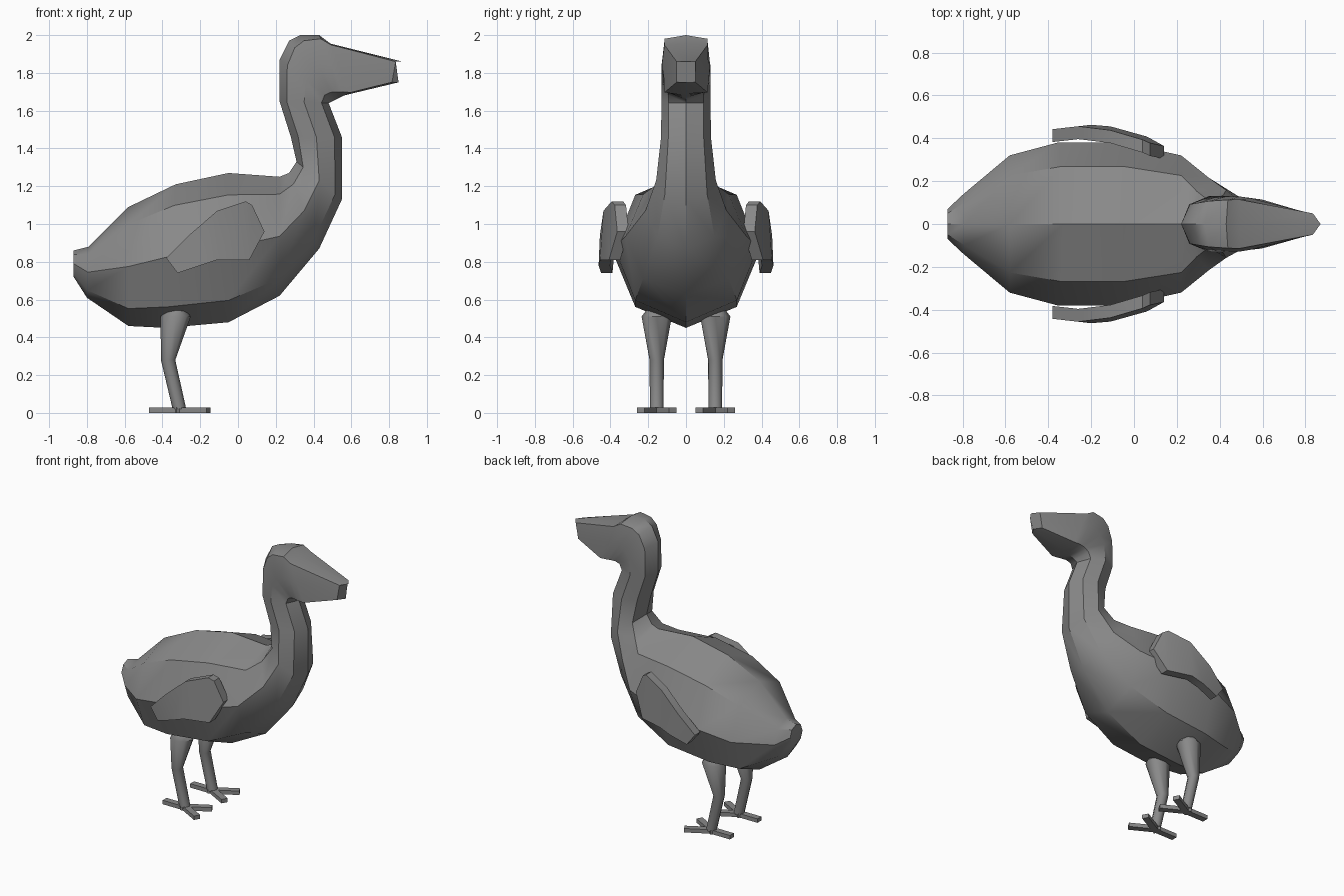
import bpy, bmesh, math
from mathutils import Vector

if "Cube" in bpy.data.objects:
    bpy.data.objects.remove(bpy.data.objects["Cube"])

grey = bpy.data.materials.new("plain grey")
grey.use_nodes = True
COLOUR = (0.25, 0.25, 0.25, 1)
grey.diffuse_color = COLOUR
grey.node_tree.nodes["Principled BSDF"].inputs["Base Color"].default_value = COLOUR


def loft(name, rings, angle=35):
    """Skin a list of equal-sized point rings and cap both ends."""
    bm = bmesh.new()
    loops = [[bm.verts.new(p) for p in ring] for ring in rings]
    n = len(loops[0])
    for a, b in zip(loops, loops[1:]):
        for i in range(n):
            j = (i + 1) % n
            bm.faces.new((a[i], a[j], b[j], b[i]))
    bm.faces.new(loops[0])
    bm.faces.new(loops[-1])
    bmesh.ops.recalc_face_normals(bm, faces=bm.faces)
    mesh = bpy.data.meshes.new(name)
    bm.to_mesh(mesh)
    bm.free()
    mesh.materials.append(grey)
    ob = bpy.data.objects.new(name, mesh)
    bpy.context.collection.objects.link(ob)
    bpy.ops.object.select_all(action='DESELECT')
    ob.select_set(True)
    bpy.context.view_layer.objects.active = ob
    bpy.ops.object.shade_smooth_by_angle(angle=math.radians(angle))
    return ob


def section(tx, tz, bx, bz, half, diag=0.707, setback=0):
    """Eight-point ring between a top and a bottom point; diag squares it off."""
    top, bottom = Vector((tx, 0, tz)), Vector((bx, 0, bz))
    mid, up = (top + bottom) / 2, (top - bottom) / 2
    pts = []
    for u, v in ((1, 0), (diag, diag), (0, 1), (-diag, diag),
                 (-1, 0), (-diag, -diag), (0, -1), (diag, -diag)):
        pts.append(mid + up * u + Vector((-setback if v else 0, half * v, 0)))
    return pts


# Body, neck, head and beak: one skin from tail to beak tip
loft("body", [section(*s) for s in (
    (-0.87, 0.86, -0.87, 0.72, 0.07),
    (-0.79, 0.88, -0.80, 0.61, 0.14),
    (-0.58, 1.09, -0.58, 0.46, 0.32),
    (-0.33, 1.21, -0.38, 0.45, 0.38),
    (-0.05, 1.27, -0.05, 0.48, 0.38),
    (0.22, 1.25, 0.22, 0.62, 0.32),
    (0.27, 1.27, 0.43, 0.87, 0.215),
    (0.31, 1.33, 0.55, 1.13, 0.158),
    (0.28, 1.46, 0.55, 1.46, 0.132),
    (0.22, 1.65, 0.48, 1.64, 0.13),
    (0.22, 1.87, 0.50, 1.65, 0.13),
    (0.27, 1.97, 0.52, 1.66, 0.13, 0.76),
    (0.33, 2.00, 0.54, 1.67, 0.13, 0.82),
    (0.43, 2.00, 0.56, 1.68, 0.128, 0.88),
    (0.49, 1.955, 0.60, 1.69, 0.12, 0.95),
    (0.87, 1.86, 0.85, 1.75, 0.05, 0.99, 0.035),
)])

# Wing stations along x: upper edge x, z and lower edge x, z
WING = ((-0.38, 0.82, -0.32, 0.74), (-0.26, 0.94, -0.20, 0.78),
        (-0.11, 1.07, -0.11, 0.81), (0.04, 1.12, 0.06, 0.81),
        (0.075, 1.10, 0.14, 0.96))
CURVE = ((-0.40, 0.44), (-0.18, 0.465), (0.0, 0.44), (0.15, 0.36))


def wing_y(x, z):
    """Outer face of the wing, bowed along x and leaning in at the top."""
    for (x0, y0), (x1, y1) in zip(CURVE, CURVE[1:]):
        if x <= x1:
            break
    return y0 + (y1 - y0) * (x - x0) / (x1 - x0) - 0.15 * max(0, z - 0.95)


# Toes: direction and length from the ankle
TOES = ((0.155, 0.085), (0.155, -0.085), (-0.16, 0.0))
LEG = ((-0.33, 0.55, 0.05), (-0.33, 0.51, 0.08), (-0.37, 0.28, 0.038),
       (-0.31, 0.02, 0.036))

for side, label in ((-1, "near"), (1, "far")):
    # Wing
    rings = []
    for ux, uz, lx, lz in WING:
        yu, yl = wing_y(ux, uz), wing_y(lx, lz)
        rings.append([(ux, side * yu, uz), (ux, side * (yu - 0.06), uz),
                      (lx, side * (yl - 0.06), lz), (lx, side * yl, lz)])
    loft(label + "_wing", rings, 30)

    # Leg
    y = 0.155 * side
    loft(label + "_leg", [
        [(x + r * math.cos(k * math.pi / 4), y + r * math.sin(k * math.pi / 4), z)
         for k in range(8)] for x, z, r in LEG], 50)

    # Three flat toes
    for i, (dx, dy) in enumerate(TOES):
        d = Vector((dx, dy * side, 0))
        w = Vector((-d.y, d.x, 0)).normalized() * 0.022
        base = Vector((-0.31, y, 0))
        rings = []
        for p in (base - d.normalized() * 0.03, base + d):
            rings.append([p - w, p + w, p + w + Vector((0, 0, 0.028)),
                          p - w + Vector((0, 0, 0.028))])
        loft(f"{label}_toe_{i + 1}", rings, 30)
